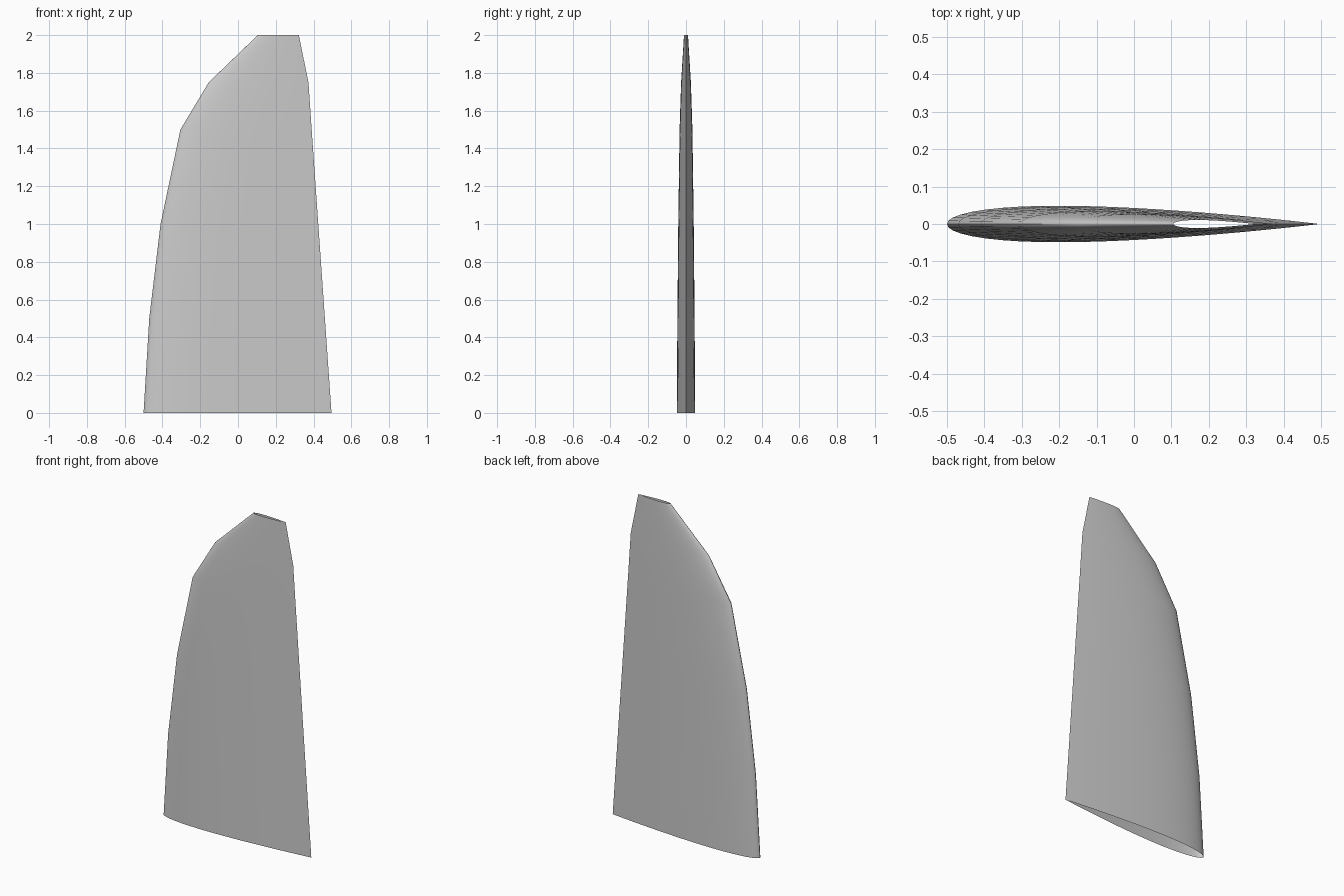
import bpy, bmesh, math

cube = bpy.data.objects.get("Cube")
if cube:
    bpy.data.objects.remove(cube, do_unlink=True)

# Plain grey skin
grey = bpy.data.materials.new("light_grey")
grey.use_nodes = True
colour = (0.6, 0.6, 0.6, 1)
grey.diffuse_color = colour
grey.node_tree.nodes["Principled BSDF"].inputs["Base Color"].default_value = colour

# Stations up the span: height, leading edge x, trailing edge x
STATIONS = [(0, -0.5, 0.495), (0.5, -0.47, 0.46), (1, -0.41, 0.425),
            (1.5, -0.305, 0.39), (1.75, -0.155, 0.373), (2, 0.105, 0.322)]
STEPS = 24
THICKNESS = 0.098


def half_thickness(t):
    """Symmetric aerofoil with a closed trailing edge, per unit chord."""
    return 5 * THICKNESS * (0.2969 * math.sqrt(t) - 0.126 * t - 0.3516 * t**2
                            + 0.2843 * t**3 - 0.1036 * t**4)


# Unit section: trailing edge, round the nose, back to the trailing edge
section = []
for i in range(2 * STEPS):
    angle = math.pi * i / STEPS
    t = (1 + math.cos(angle)) / 2
    side = 0 if i in (0, STEPS) else (1 if i < STEPS else -1)
    section.append((t, side * half_thickness(t)))

# Loft the hollow fin, open at root and tip
bm = bmesh.new()
rings = []
for z, lead, trail in STATIONS:
    chord = trail - lead
    rings.append([bm.verts.new((lead + t * chord, y * chord, z)) for t, y in section])
for low, high in zip(rings, rings[1:]):
    for i in range(len(low)):
        j = (i + 1) % len(low)
        bm.faces.new((low[i], low[j], high[j], high[i]))
bm.normal_update()

mesh = bpy.data.meshes.new("fin")
bm.to_mesh(mesh)
bm.free()
mesh.materials.append(grey)
fin = bpy.data.objects.new("fin", mesh)
bpy.context.collection.objects.link(fin)

# Smooth skin with a crisp trailing edge
bpy.context.view_layer.objects.active = fin
fin.select_set(True)
bpy.ops.object.shade_smooth_by_angle(angle=math.radians(40))
